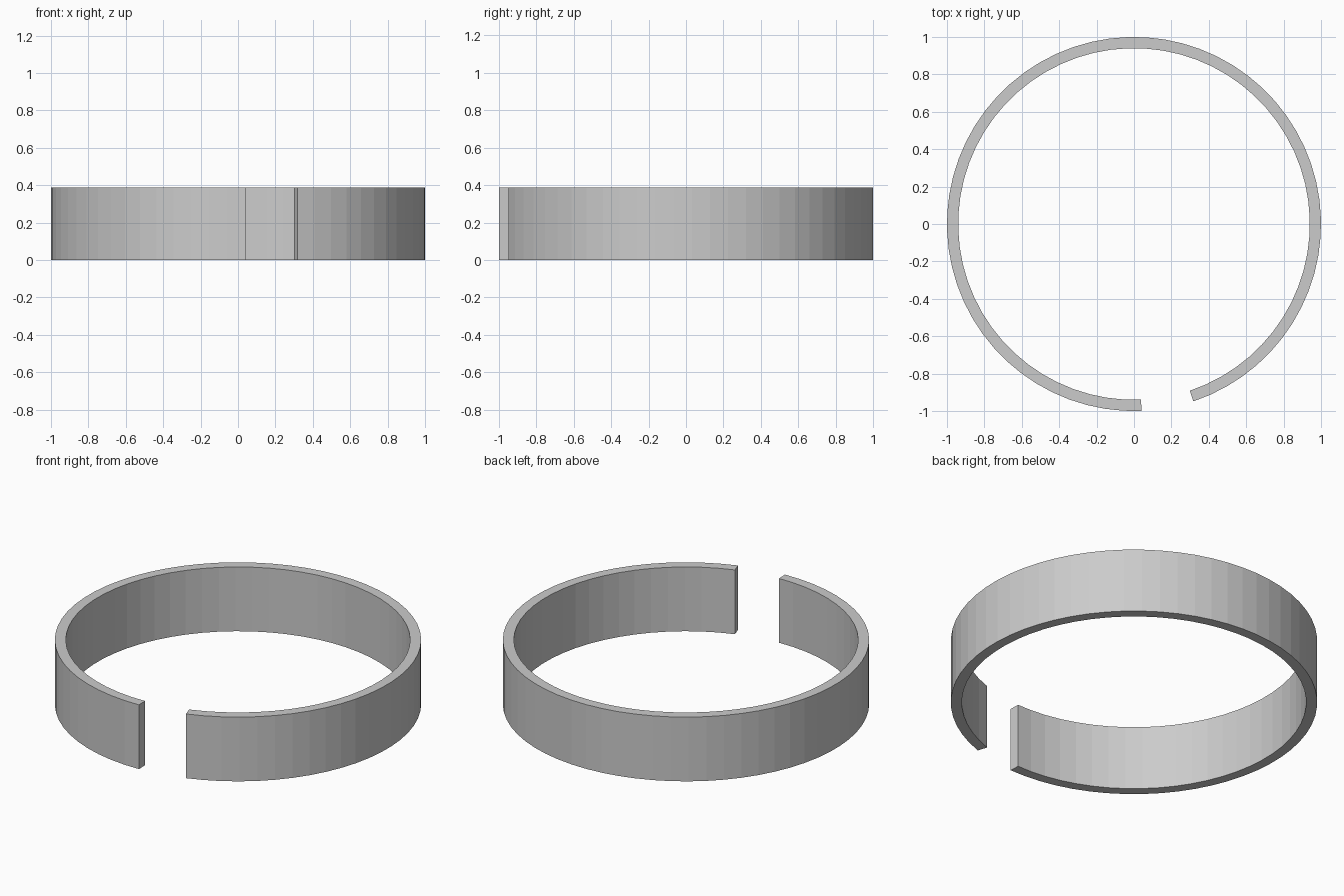
import bpy, bmesh
from math import cos, sin, radians

if "Cube" in bpy.data.objects:
    bpy.data.objects.remove(bpy.data.objects["Cube"])

OUTER, INNER, HEIGHT = 1.0, 0.94, 0.387
START, END, STEPS = radians(-71.5), radians(272.3), 61

# Open band: a rectangular section swept round, leaving a gap at the front
bm = bmesh.new()
rings = []
for i in range(STEPS + 1):
    a = START + (END - START) * i / STEPS
    rings.append([bm.verts.new((r * cos(a), r * sin(a), z))
                  for r, z in ((INNER, 0), (OUTER, 0), (OUTER, HEIGHT), (INNER, HEIGHT))])
for p, q in zip(rings, rings[1:]):
    for k in range(4):
        n = (k + 1) % 4
        bm.faces.new((p[k], p[n], q[n], q[k]))

# End caps at the gap
bm.faces.new(rings[0])
bm.faces.new(rings[-1])
bmesh.ops.recalc_face_normals(bm, faces=bm.faces)

mesh = bpy.data.meshes.new("split_band")
bm.to_mesh(mesh)
bm.free()
bpy.context.collection.objects.link(bpy.data.objects.new("split_band", mesh))
